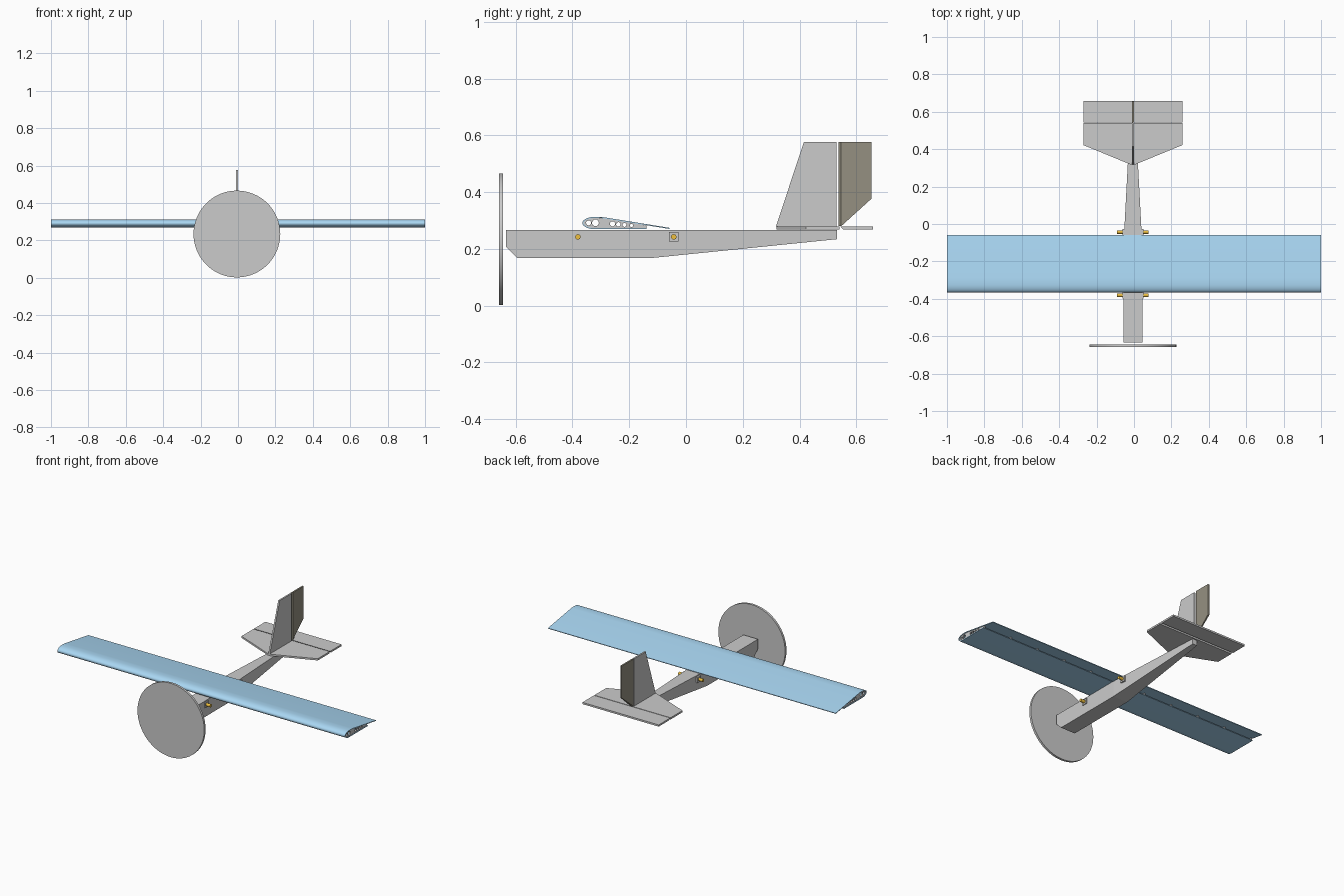
import bpy, bmesh, math
from mathutils import Matrix, Vector

if "Cube" in bpy.data.objects:
    bpy.data.objects.remove(bpy.data.objects["Cube"])

C = -0.006  # centre line of the body


def material(name, rgb):
    m = bpy.data.materials.new(name)
    m.diffuse_color = (*rgb, 1)
    m.use_nodes = True
    m.node_tree.nodes["Principled BSDF"].inputs["Base Color"].default_value = m.diffuse_color
    return m


BLUE = material("wing_blue", (0.40, 0.68, 0.90))
ORANGE = material("dowel_orange", (0.85, 0.52, 0.05))
OLIVE = material("rudder_olive", (0.30, 0.28, 0.22))


def finish(name, bm, mat=None):
    bmesh.ops.recalc_face_normals(bm, faces=bm.faces)
    me = bpy.data.meshes.new(name)
    bm.to_mesh(me)
    bm.free()
    ob = bpy.data.objects.new(name, me)
    bpy.context.collection.objects.link(ob)
    if mat:
        me.materials.append(mat)
    return ob


def select(ob):
    bpy.ops.object.select_all(action='DESELECT')
    ob.select_set(True)
    bpy.context.view_layer.objects.active = ob


def smooth(ob):
    select(ob)
    bpy.ops.object.shade_smooth_by_angle(angle=math.radians(35))


def prism(name, pts, offset, mat=None, edit=None):
    """Extrude a closed outline of 3D points along an offset."""
    bm = bmesh.new()
    f = bm.faces.new([bm.verts.new(p) for p in pts])
    ext = bmesh.ops.extrude_face_region(bm, geom=[f])
    bmesh.ops.translate(bm, vec=offset, verts=[v for v in ext["geom"] if isinstance(v, bmesh.types.BMVert)])
    if edit:
        for v in bm.verts:
            edit(v)
    return finish(name, bm, mat)


def side_prism(name, yz, x0, x1, mat=None, edit=None):
    return prism(name, [(x0, y, z) for y, z in yz], (x1 - x0, 0, 0), mat, edit)


def cylinder(name, loc, r, depth, axis, segs, mat=None):
    bm = bmesh.new()
    rot = Matrix.Rotation(math.pi / 2, 4, axis)
    bmesh.ops.create_cone(bm, cap_ends=True, segments=segs, radius1=r, radius2=r,
                          depth=depth, matrix=Matrix.Translation(loc) @ rot)
    ob = finish(name, bm, mat)
    smooth(ob)
    return ob


# Propeller disc
cylinder("propeller_disc", (C, -0.651, 0.234), 0.232, 0.014, 'X', 64)


# Fuselage, straight box in front and narrowing to the tail
def half_width(y):
    return 0.051 if y < -0.12 else 0.051 - 0.053 * (y + 0.128)


def taper(v):
    v.co.x = C + math.copysign(half_width(v.co.y), v.co.x)


bm = bmesh.new()
top = 0.267
stations = [(-0.634, 0.208), (-0.593, 0.167), (-0.128, 0.167), (0.532, 0.234)]
rings = []
for y, low in stations:
    w = half_width(y)
    rings.append([bm.verts.new(p) for p in ((C - w, y, low), (C + w, y, low), (C + w, y, top), (C - w, y, top))])
for a, b in zip(rings, rings[1:]):
    for i in range(4):
        j = (i + 1) % 4
        bm.faces.new((a[i], a[j], b[j], b[i]))
bm.faces.new(rings[0])
bm.faces.new(rings[-1])
finish("fuselage", bm)

# Wing dowels with square reinforcing plates
for tag, y in (("front", -0.381), ("rear", -0.043)):
    z, h = 0.242, 0.017
    cylinder(f"{tag}_dowel", (C, y, z), 0.0095, 0.168, 'Y', 24, ORANGE)
    square = [(y - h, z - h), (y + h, z - h), (y + h, z + h), (y - h, z + h)]
    for side, s in (("left", -1), ("right", 1)):
        side_prism(f"{tag}_{side}_dowel_plate", square, C + s * 0.046, C + s * 0.056)


# Wing skin: folded sheet, open behind the lower panel
def nose(inset):
    a, b = 0.041 - inset, 0.0195 - inset
    return [(-0.322 - a * math.cos(t), 0.291 + b * math.sin(t))
            for t in (math.pi * (i / 16 - 0.5) for i in range(17))]


skin = [(-0.14, 0.2715)] + nose(0) + [(-0.305, 0.3105), (-0.288, 0.309), (-0.058, 0.272)]
bm = bmesh.new()
cols = [[bm.verts.new((x, y, z)) for y, z in skin] for x in (-1, 1)]
for i in range(len(skin) - 1):
    bm.faces.new((cols[0][i], cols[0][i + 1], cols[1][i + 1], cols[1][i]))
wing = finish("wing_skin", bm, BLUE)
mod = wing.modifiers.new("thickness", 'SOLIDIFY')
mod.thickness = 0.004
mod.offset = 0
mod.use_even_offset = True
select(wing)
bpy.ops.object.convert(target='MESH')
smooth(wing)

# Wing spar
cylinder("wing_spar", (0, -0.289, 0.292), 0.009, 1.99, 'Y', 24, ORANGE)

# Wing ribs with lightening holes
holes = [(-0.343, 0.2915, 0.009), (-0.319, 0.2915, 0.012), (-0.259, 0.288, 0.009),
         (-0.238, 0.286, 0.008), (-0.217, 0.2845, 0.007), (-0.192, 0.2825, 0.006)]
outline = [(-0.14, 0.2735)] + nose(0.002) + [(-0.288, 0.307), (-0.14, 0.283)]
loops = [outline] + [[(y + r * math.cos(k * math.pi / 8), z + r * math.sin(k * math.pi / 8))
                      for k in range(16)] for y, z, r in holes]
rib_curve = bpy.data.curves.new("wing_rib", 'CURVE')
rib_curve.dimensions = '2D'
rib_curve.fill_mode = 'BOTH'
rib_curve.extrude = 0.004
for loop in loops:
    sp = rib_curve.splines.new('POLY')
    sp.points.add(len(loop) - 1)
    for p, (y, z) in zip(sp.points, loop):
        p.co = (y, z, 0, 1)
    sp.use_cyclic_u = True
rib = bpy.data.objects.new("wing_rib_1", rib_curve)
bpy.context.collection.objects.link(rib)
select(rib)
bpy.ops.object.convert(target='MESH')
rib = bpy.context.view_layer.objects.active
rib.rotation_euler = (math.pi / 2, 0, math.pi / 2)
rib.location.x = -0.992
for i in range(1, 11):
    copy = bpy.data.objects.new(f"wing_rib_{i + 1}", rib.data)
    copy.rotation_euler = rib.rotation_euler
    copy.location.x = -0.992 + 1.984 * i / 10
    bpy.context.collection.objects.link(copy)

# Tailplane and elevator
W = 0.265
plan = [(-W, 0.54), (-W, 0.422), (-0.012, 0.318), (0.012, 0.318), (W, 0.422), (W, 0.54)]
prism("tailplane", [(C + x, y, 0.268) for x, y in plan], (0, 0, 0.011))
side_prism("elevator", [(0.544, 0.279), (0.658, 0.279), (0.658, 0.268), (0.554, 0.268)], C - W, C + W)

# Fin
T = 0.005
side_prism("fin", [(0.317, 0.279), (0.4155, 0.577), (0.531, 0.577), (0.531, 0.279)], C - T, C + T)


# Rudder with its hinge edge bevelled on one side
def hinge_bevel(v):
    if v.co.x > C and v.co.y < 0.56:
        v.co.y += 0.01


side_prism("rudder", [(0.537, 0.28), (0.537, 0.577), (0.654, 0.577), (0.654, 0.377)],
           C - T, C + T, OLIVE, hinge_bevel)
